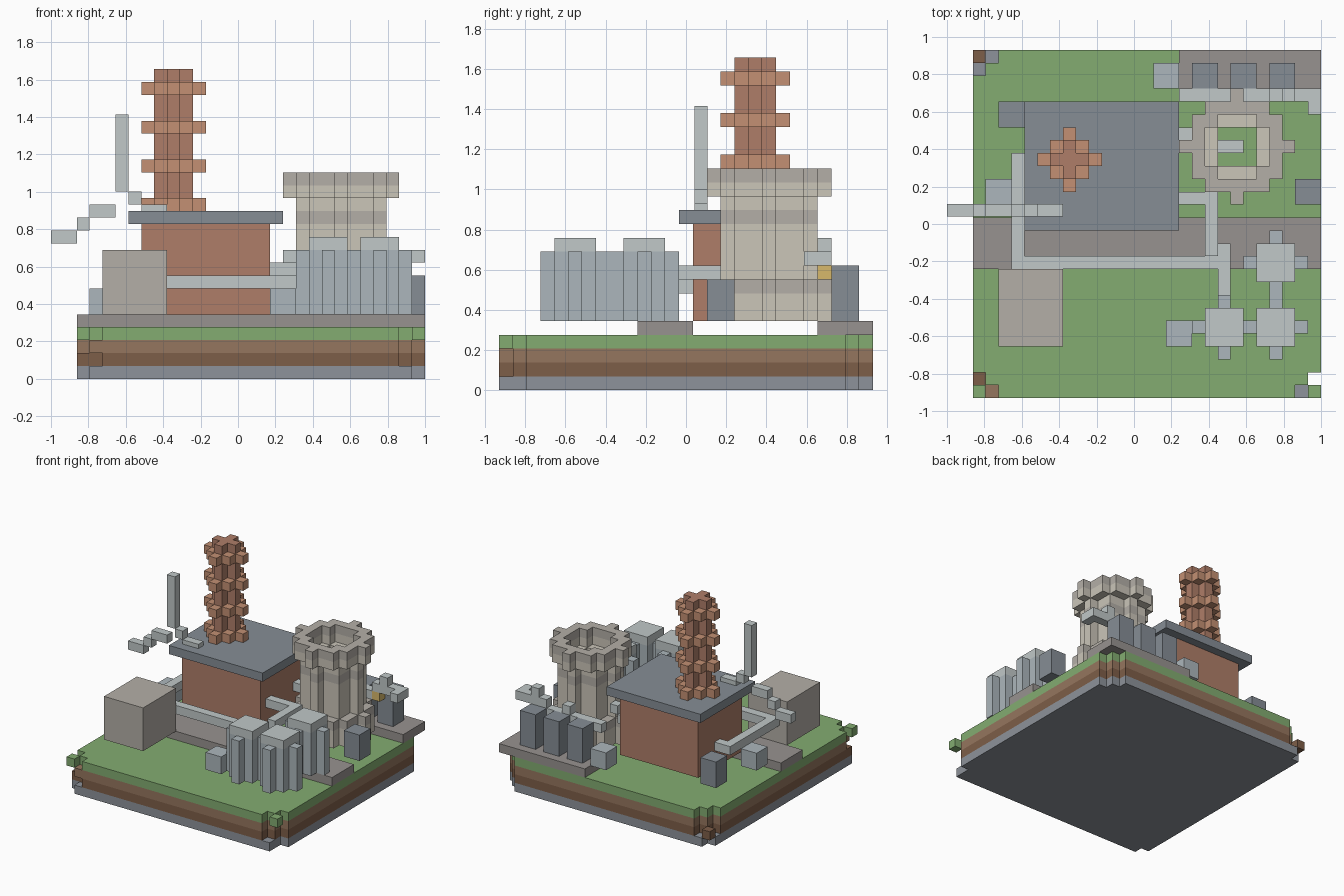
import bpy, bmesh, math

if "Cube" in bpy.data.objects:
    bpy.data.objects.remove(bpy.data.objects["Cube"])

V = 2 / 29                      # size of one block
OX, OY = -1.0, -27 / 29         # corner of the block grid

COLORS = {
    "stone": (0.55, 0.57, 0.60), "dark_earth": (0.49, 0.37, 0.29),
    "earth": (0.58, 0.46, 0.37), "grass": (0.51, 0.67, 0.44),
    "paving": (0.59, 0.57, 0.56), "brick": (0.68, 0.49, 0.41),
    "light_brick": (0.76, 0.56, 0.45), "slate": (0.52, 0.55, 0.58),
    "concrete": (0.70, 0.68, 0.65), "cream": (0.79, 0.77, 0.72),
    "steel": (0.67, 0.71, 0.73), "light_steel": (0.75, 0.78, 0.78),
    "yellow": (0.84, 0.72, 0.42),
}
MATS = {}


def material(key):
    if key not in MATS:
        m = bpy.data.materials.new(key)
        m.diffuse_color = (*[c ** 2.2 for c in COLORS[key]], 1)
        m.use_nodes = True
        m.node_tree.nodes["Principled BSDF"].inputs["Base Color"].default_value = m.diffuse_color
        MATS[key] = m
    return MATS[key]


def finish(name, bm, color):
    me = bpy.data.meshes.new(name)
    bmesh.ops.recalc_face_normals(bm, faces=bm.faces)
    bm.to_mesh(me)
    bm.free()
    me.materials.append(material(color))
    ob = bpy.data.objects.new(name, me)
    bpy.context.collection.objects.link(ob)
    return ob


def prism(name, cells, z0, z1, color, merge=False):
    """Extrude a set of (i, j) grid cells from layer z0 to z1, outer faces only."""
    bm = bmesh.new()
    cache = {}

    def v(i, j, k):
        if (i, j, k) not in cache:
            cache[i, j, k] = bm.verts.new((OX + i * V, OY + j * V, k * V))
        return cache[i, j, k]

    cells = set(cells)
    for i, j in cells:
        ring = [(i, j), (i + 1, j), (i + 1, j + 1), (i, j + 1)]
        bm.faces.new([v(a, b, z1) for a, b in ring])
        bm.faces.new([v(a, b, z0) for a, b in reversed(ring)])
        for n, (di, dj) in enumerate([(0, -1), (1, 0), (0, 1), (-1, 0)]):
            if (i + di, j + dj) not in cells:
                p, q = ring[n], ring[(n + 1) % 4]
                bm.faces.new([v(*p, z0), v(*q, z0), v(*q, z1), v(*p, z1)])
    if merge:
        bmesh.ops.dissolve_limit(bm, angle_limit=0.02, verts=bm.verts, edges=bm.edges)
    return finish(name, bm, color)


def box(name, x, y, z, color):
    """Box given by grid ranges."""
    bm = bmesh.new()
    bmesh.ops.create_cube(bm, size=1)
    for vt in bm.verts:
        vt.co = (OX + x[vt.co.x > 0] * V, OY + y[vt.co.y > 0] * V, z[vt.co.z > 0] * V)
    return finish(name, bm, color)


def disc(ci, cj, hi, lo=-1):
    """Cells whose squared distance from the centre cell is in (lo, hi]."""
    return [(ci + a, cj + b) for a in range(-5, 6) for b in range(-5, 6)
            if lo < a * a + b * b <= hi]


# ground layers with broken corners (kept cells of each three-cell corner)
corners = [{(2, 0), (3, 0), (2, 1)}, {(28, 0), (27, 0), (28, 1)},
           {(2, 26), (3, 26), (2, 25)}, {(28, 26), (27, 26), (28, 25)}]
full = {(i, j) for i in range(2, 29) for j in range(27)} - set().union(*corners)
layers = [
    ("bedrock", "stone", {(3, 0), (2, 1), (27, 0), (3, 26), (2, 25)}),
    ("lower_soil", "dark_earth", {(2, 1), (2, 26)}),
    ("upper_soil", "earth", {(3, 0)}),
    ("lawn", "grass", {(2, 0), (28, 0)}),
]
for k, (name, col, kept) in enumerate(layers):
    prism(name, full | kept, k, k + 1, col, merge=True)

# paved road and rear yard
box("road", (2, 29), (10, 14), (4, 5), "paving")
box("yard", (18, 29), (23, 27), (4, 5), "paving")

# main hall
box("hall_walls", (7, 17), (14, 22), (5, 12), "brick")
box("hall_roof", (6, 18), (13, 23), (12, 13), "slate")

# chimney with collars
for k in range(13, 24):
    if k % 3 == 1:
        prism("chimney_collar", disc(9, 18, 4), k, k + 1, "light_brick")
for z0, z1 in [(14, 16), (17, 19), (20, 22), (23, 24)]:
    prism("chimney_shaft", disc(9, 18, 1), z0, z1, "brick")
    # (collars at layers 13, 16, 19, 22 sit between shaft pieces)

# cooling tower: flared foot, waist, wide rim
for z0, z1, lo, hi, col in [(5, 7, 5, 16, "cream"), (7, 8, 5, 16, "concrete"),
                            (8, 12, 2, 9, "cream"), (12, 13, 2, 9, "concrete"),
                            (13, 14, 2, 9, "cream"), (14, 15, 5, 16, "cream"),
                            (15, 16, 5, 16, "concrete")]:
    prism("cooling_tower", disc(22, 19, hi, lo), z0, z1, col)
box("tower_inner_pipe", (21, 23), (19, 20), (8, 9), "light_steel")

# storage tanks with raised lids
for ci, cj in [(21, 5), (25, 5), (25, 10)]:
    prism("tank_body", disc(ci, cj, 4), 5, 10, "steel")
    prism("tank_lid", disc(ci, cj, 2), 10, 11, "light_steel")

# concrete bunker and equipment cabinets
box("bunker", (4, 9), (4, 10), (5, 10), "concrete")
for i in (19, 22, 25):
    box("transformer", (i, i + 2), (24, 26), (5, 9), "slate")
for i, j in [(4, 21), (27, 15)]:
    box("cabinet", (i, i + 2), (j, j + 2), (5, 8), "slate")
for i, j in [(3, 15), (16, 24), (17, 4)]:
    box("small_cabinet", (i, i + 2), (j, j + 2), (5, 7), "steel")

# pipework
pipes = [
    ((5, 21), (10, 11), (7, 8)), ((5, 6), (11, 19), (7, 8)),
    ((6, 7), (18, 19), (7, 8)), ((21, 22), (8, 12), (7, 8)),
    ((25, 26), (8, 9), (7, 8)),
    ((20, 21), (11, 15), (8, 9)), ((17, 21), (15, 16), (8, 9)),
    ((18, 19), (20, 21), (9, 10)), ((17, 18), (20, 21), (8, 9)),
    ((18, 22), (23, 24), (8, 9)), ((23, 25), (23, 24), (8, 9)),
    ((25, 29), (23, 24), (9, 10)), ((28, 29), (22, 23), (9, 10)),
    ((26, 27), (23, 24), (10, 11)), ((22, 23), (23, 24), (9, 10)),
]
for x, y, z in pipes:
    box("pipe", x, y, z, "light_steel")
for i in (22, 25):
    box("valve", (i, i + 1), (23, 24), (8, 9), "yellow")

# mast and stepped arm beside the roof (half-block offset)
Y = (14.1, 15.05)
box("mast", (5, 6), Y, (14.5, 20.5), "light_steel")
for x0, x1, z in [(0, 2, 10.5), (2, 3, 11.5), (3, 5, 12.5), (6, 7, 13.5), (7, 9, 12.5)]:
    box("arm_segment", (x0, x1), Y, (z, z + 1), "light_steel")
